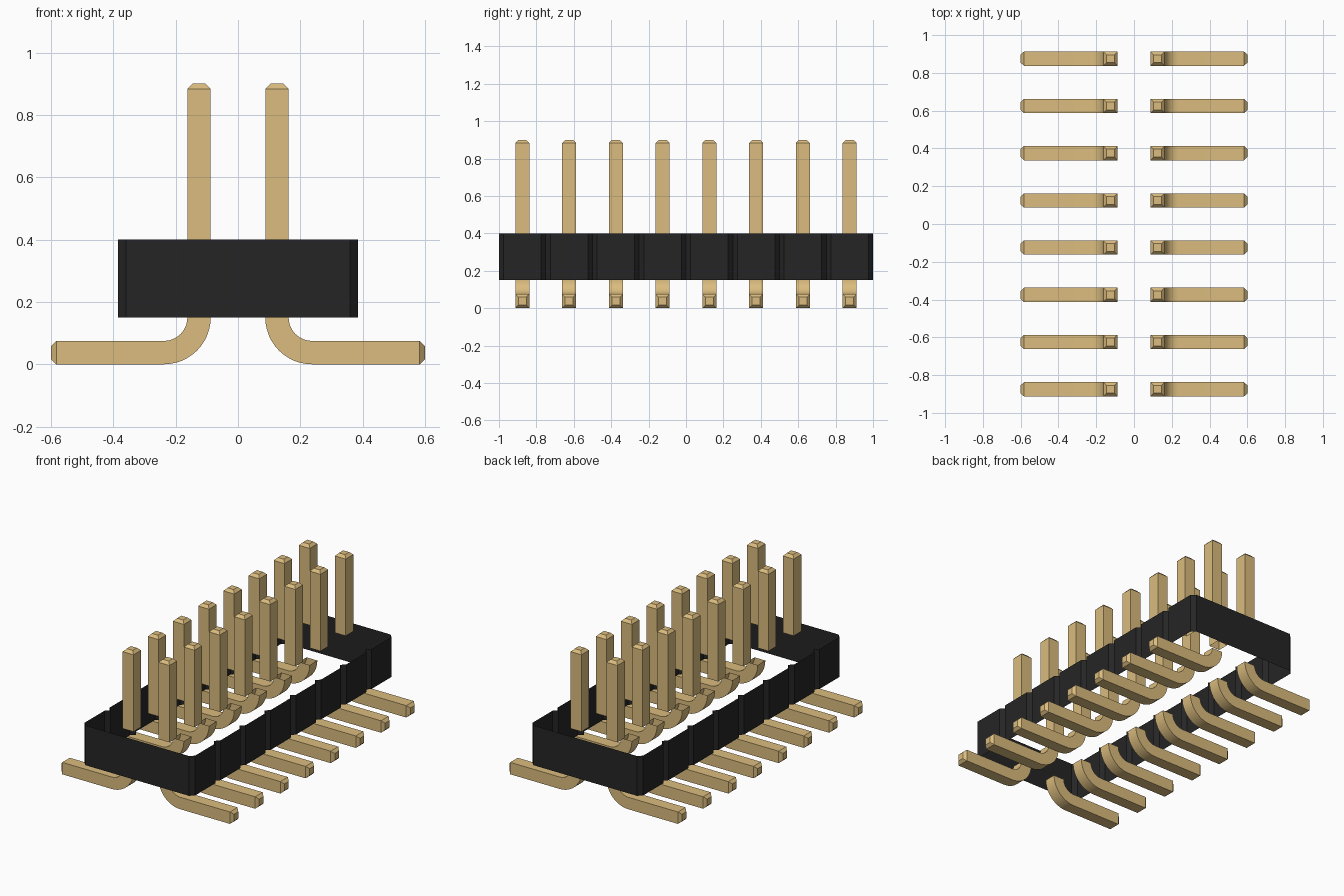
import bpy
from math import sin, cos, pi, radians
from mathutils import Vector

cube = bpy.data.objects.get("Cube")
if cube:
    bpy.data.objects.remove(cube, do_unlink=True)

PITCH, COUNT = 0.25, 8
HALF = PITCH * COUNT / 2
ROW_X, HALF_PIN, TIP_HALF, TIP_LEN = 0.125, 0.0375, 0.021, 0.017
BODY_X, CHAMFER, BODY_LOW, BODY_HIGH = 0.385, 0.025, 0.15, 0.4


def flat_material(name, colour):
    mat = bpy.data.materials.new(name)
    mat.use_nodes = True
    mat.diffuse_color = (*colour, 1)
    mat.node_tree.nodes["Principled BSDF"].inputs["Base Color"].default_value = (*colour, 1)
    return mat


gold = flat_material("pale gold", (0.708, 0.504, 0.21))
black = flat_material("black plastic", (0.019, 0.0185, 0.0185))


def loft(name, rings, mat, cap_end=False):
    """Skin a list of matching closed rings, leaving the first end open."""
    n = len(rings[0])
    faces = []
    for k in range(len(rings) - 1):
        for i in range(n):
            j = (i + 1) % n
            faces.append((k * n + i, k * n + j, (k + 1) * n + j, (k + 1) * n + i))
    if cap_end:
        faces.append(tuple(range((len(rings) - 1) * n, len(rings) * n)))
    mesh = bpy.data.meshes.new(name)
    mesh.from_pydata([p for ring in rings for p in ring], [], faces)
    mesh.materials.append(mat)
    mesh.shade_smooth()
    mesh.set_sharp_from_angle(angle=radians(20))
    return mesh


def square_ring(centre, direction, half):
    u = Vector((0, 1, 0))
    v = direction.cross(u)
    return [centre + half * (a * u + b * v) for a, b in ((1, 1), (-1, 1), (-1, -1), (1, -1))]


def place(name, mesh, y=0, turn=0):
    obj = bpy.data.objects.new(name, mesh)
    obj.location.y = y
    obj.rotation_euler.z = turn
    bpy.context.collection.objects.link(obj)


# Housing: open sleeve with chamfered sections along both long sides
side = []
for i in range(COUNT):
    y = -HALF + i * PITCH
    side += [(BODY_X - CHAMFER, y), (BODY_X, y + CHAMFER), (BODY_X, y + PITCH - CHAMFER)]
side.append((BODY_X - CHAMFER, HALF))
outline = side + [(-x, -y) for x, y in side]
place("housing", loft("housing", [[Vector((x, y, z)) for x, y in outline]
                                  for z in (BODY_LOW, BODY_HIGH)], black))

# Upright pin with a tapered tip
up = Vector((0, 0, 1))
pin = loft("upper_pin", [square_ring(Vector((ROW_X, 0, z)), up, h) for z, h in
                         ((BODY_HIGH, HALF_PIN), (0.9 - TIP_LEN, HALF_PIN), (0.9, TIP_HALF))],
           gold, True)

# Foot: quarter bend, then a flat run to a tapered tip
radius, steps = 0.1125, 12
bend = Vector((ROW_X + radius, 0, BODY_LOW))
rings = []
for k in range(steps + 1):
    a = k / steps * pi / 2
    rings.append(square_ring(bend - radius * Vector((cos(a), 0, sin(a))),
                             Vector((sin(a), 0, -cos(a))), HALF_PIN))
out = Vector((1, 0, 0))
for x, h in ((0.6 - TIP_LEN, HALF_PIN), (0.6, TIP_HALF)):
    rings.append(square_ring(Vector((x, 0, HALF_PIN)), out, h))
foot = loft("foot", rings, gold, True)

# Two mirrored rows of pins and feet
for i in range(COUNT):
    y = -HALF + (i + 0.5) * PITCH
    for label, turn in (("left", 0), ("right", pi)):
        place(f"upper_pin_{label}_{i + 1}", pin, y, turn)
        place(f"foot_{label}_{i + 1}", foot, y, turn)
